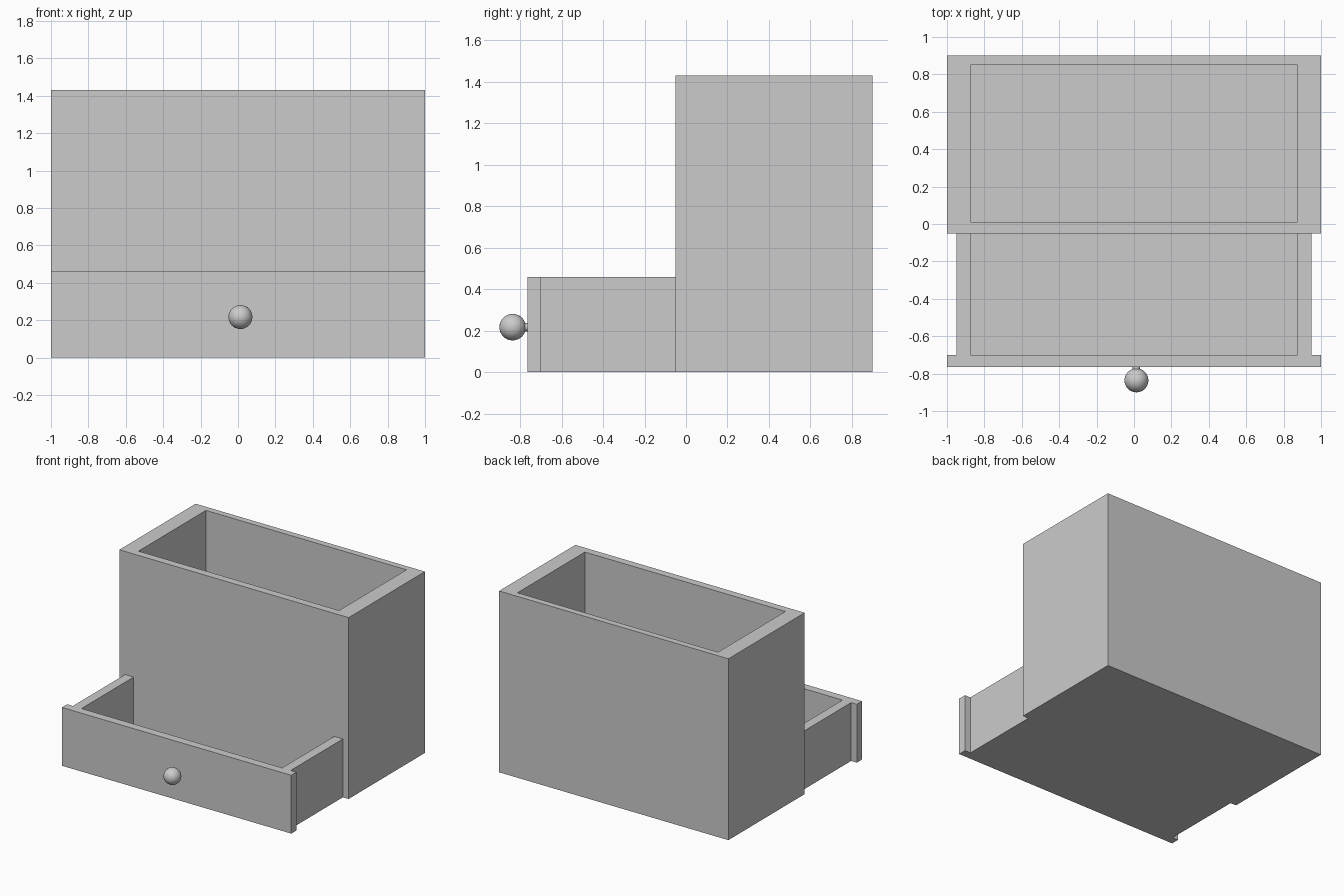
import bpy
import bmesh
from mathutils import Matrix, Vector

if "Cube" in bpy.data.objects:
    bpy.data.objects.remove(bpy.data.objects["Cube"])

FLOOR = 0.05


def finish(name, bm):
    bmesh.ops.recalc_face_normals(bm, faces=bm.faces)
    mesh = bpy.data.meshes.new(name)
    bm.to_mesh(mesh)
    bm.free()
    obj = bpy.data.objects.new(name, mesh)
    bpy.context.collection.objects.link(obj)
    return obj


def box_bm(lo, hi):
    bm = bmesh.new()
    lo, hi = Vector(lo), Vector(hi)
    size = Matrix.Diagonal((hi - lo).to_4d())
    size[3][3] = 1
    bmesh.ops.create_cube(bm, size=1, matrix=Matrix.Translation((lo + hi) / 2) @ size)
    return bm


def smooth(obj):
    bpy.ops.object.select_all(action='DESELECT')
    obj.select_set(True)
    bpy.context.view_layer.objects.active = obj
    bpy.ops.object.shade_smooth_by_angle()


# Tall cabinet with an open top compartment
bm = box_bm((-1, -0.05, 0), (1, 0.90, 1.43))
top = max(bm.faces, key=lambda f: f.calc_center_median().z)
bmesh.ops.inset_individual(bm, faces=[top], thickness=0.05)
for v, in ((v,) for v in top.verts):
    v.co.x = 0.875 if v.co.x > 0 else -0.875
    v.co.y = 0.85 if v.co.y > 0.4 else 0.01
well = bmesh.ops.extrude_discrete_faces(bm, faces=[top])["faces"][0]
for v in well.verts:
    v.co.z = FLOOR
finish("cabinet", bm)

# Pulled-out drawer: U-shaped section run from the front panel to the cabinet
half = [(0.95, 0), (0.95, 0.46), (0.875, 0.46), (0.875, FLOOR)]
section = half + [(-x, z) for x, z in reversed(half)]
bm = bmesh.new()
rings = [[bm.verts.new((x, y, z)) for x, z in section] for y in (-0.70, -0.05)]
n = len(section)
for i in range(n):
    j = (i + 1) % n
    bm.faces.new((rings[0][i], rings[0][j], rings[1][j], rings[1][i]))
finish("drawer_tray", bm)

# Drawer front panel
finish("drawer_front", box_bm((-1, -0.765, 0), (1, -0.70, 0.46)))

# Round knob on a short stem
bpy.ops.mesh.primitive_uv_sphere_add(segments=32, ring_count=16, radius=0.064,
                                     location=(0.013, -0.836, 0.217))
knob = bpy.context.object
knob.name = "knob"
smooth(knob)
bpy.ops.mesh.primitive_cylinder_add(vertices=24, radius=0.02, depth=0.04,
                                    location=(0.013, -0.773, 0.217),
                                    rotation=(1.5708, 0, 0))
stem = bpy.context.object
stem.name = "knob_stem"
smooth(stem)
